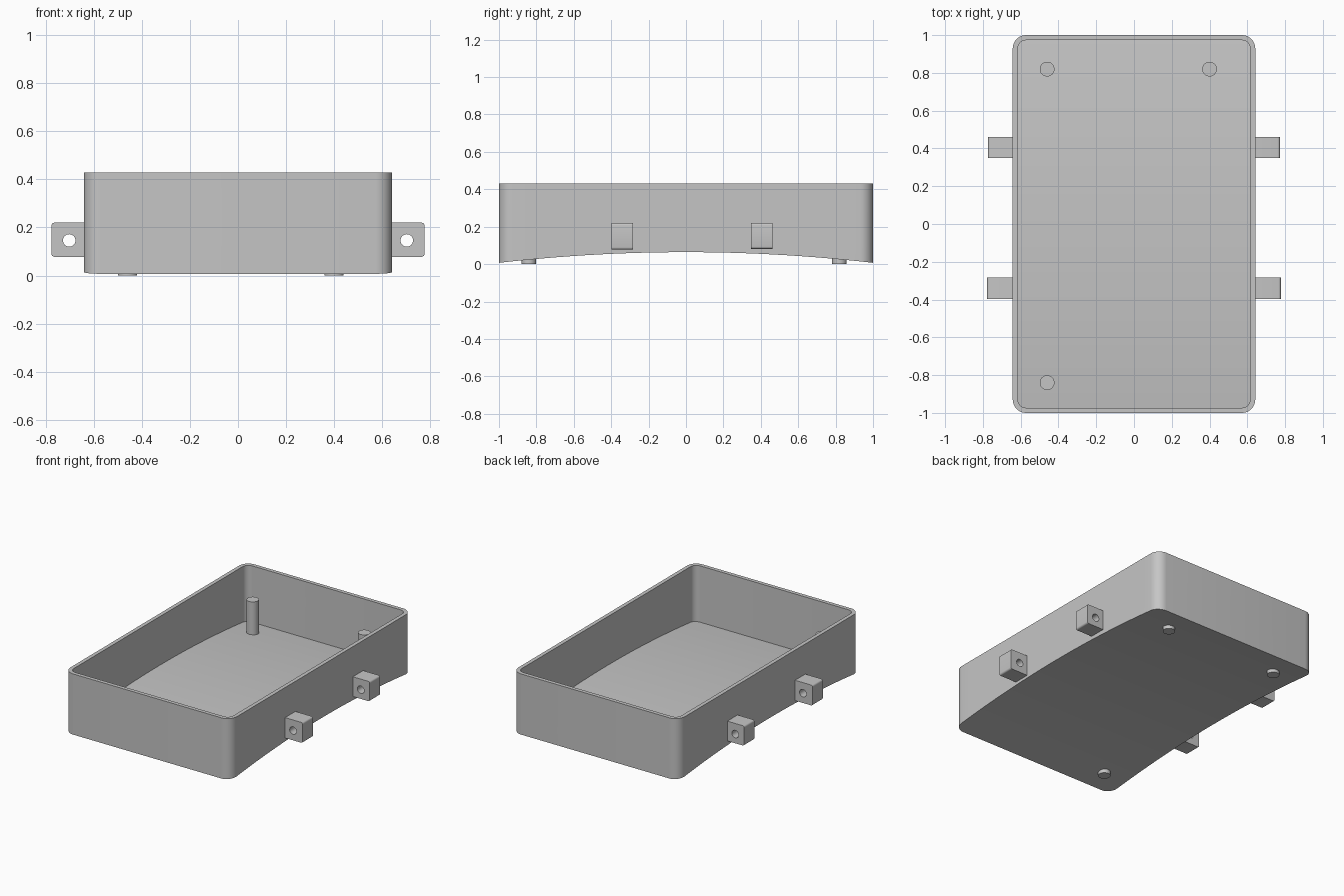
import bpy, bmesh, math
from mathutils import Matrix, Vector

default = bpy.data.objects.get("Cube")
if default:
    bpy.data.objects.remove(default, do_unlink=True)

grey = bpy.data.materials.new("light_grey")
grey.use_nodes = True
colour = (0.56, 0.56, 0.56, 1)
grey.diffuse_color = colour
grey.node_tree.nodes["Principled BSDF"].inputs["Base Color"].default_value = colour

HALF_X, HALF_Y, TOP = 0.642, 1.0, 0.43
RADIUS, WALL, FLOOR = 0.07, 0.027, 0.027


def add_object(name, bm, smooth=True):
    bmesh.ops.recalc_face_normals(bm, faces=bm.faces)
    mesh = bpy.data.meshes.new(name)
    bm.to_mesh(mesh)
    bm.free()
    mesh.materials.append(grey)
    obj = bpy.data.objects.new(name, mesh)
    bpy.context.collection.objects.link(obj)
    bpy.ops.object.select_all(action='DESELECT')
    obj.select_set(True)
    bpy.context.view_layer.objects.active = obj
    if smooth:
        bpy.ops.object.shade_smooth_by_angle(angle=math.radians(30))
    return obj


def arch(y):
    return 0.064 - 0.057 * y * y


def outline_rows(inset, corner_steps=8, side_steps=24):
    """Half width of the rounded rectangle at a series of y stations."""
    hx, hy, r = HALF_X - inset, HALF_Y - inset, RADIUS - inset
    arc = [math.pi / 2 * i / corner_steps for i in range(corner_steps + 1)]
    back = [(hx - r + r * math.cos(a), hy - r + r * math.sin(a)) for a in arc]
    front = [(w, -y) for w, y in reversed(back)]
    start, end = -(hy - r), hy - r
    middle = [(hx, start + (end - start) * i / side_steps) for i in range(1, side_steps)]
    return front + middle + back


# Open tray: outer and inner skins with arched floors, joined by the rim
bm = bmesh.new()


def skin(inset, lift):
    rows = []
    for w, y in outline_rows(inset):
        z = arch(y) + lift
        rows.append([bm.verts.new(p) for p in
                     ((-w, y, TOP), (-w, y, z), (w, y, z), (w, y, TOP))])
    for a, b in zip(rows, rows[1:]):
        for i in range(3):
            bm.faces.new((a[i], a[i + 1], b[i + 1], b[i]))
    for end in (rows[0], rows[-1]):
        bm.faces.new(end)
    return rows


outer, inner = skin(0, 0), skin(WALL, FLOOR)
for i in range(len(outer) - 1):
    for side in (0, 3):
        bm.faces.new((outer[i][side], outer[i + 1][side],
                      inner[i + 1][side], inner[i][side]))
for i in (0, -1):
    bm.faces.new((outer[i][0], outer[i][3], inner[i][3], inner[i][0]))
add_object("tray", bm)


def cylinder(radius, depth, matrix, segments):
    bm = bmesh.new()
    bmesh.ops.create_cone(bm, cap_ends=True, segments=segments, radius1=radius,
                          radius2=radius, depth=depth, matrix=matrix)
    return bm


# Three posts that pass through the floor
POST_TOP = 0.285
for name, x, y in (("back_right_post", -0.46, 0.82),
                   ("back_left_post", 0.40, 0.82),
                   ("front_right_post", -0.46, -0.84)):
    place = Matrix.Translation((x, y, POST_TOP / 2))
    add_object(name, cylinder(0.039, POST_TOP, place, 32))


# Side lugs with softened outer edges and a hole running front to back
def lug(name, side, y, reach, low):
    start, high = HALF_X - 0.012, 0.22
    size = Vector((reach - start, 0.113, high - low))
    centre = Vector((side * (reach + start) / 2, y, (high + low) / 2))
    bm = bmesh.new()
    bmesh.ops.create_cube(bm, size=1, matrix=Matrix.Translation(centre) @
                          Matrix.Diagonal(size).to_4x4())
    edges = [e for e in bm.edges if all(v.co.x * side > reach - 0.01 for v in e.verts)
             and abs(e.verts[0].co.y - e.verts[1].co.y) > 0.05]
    bmesh.ops.bevel(bm, geom=edges, offset=0.012, segments=4, profile=0.5,
                    affect='EDGES')
    body = add_object(name, bm, smooth=False)

    place = (Matrix.Translation((side * 0.703, y, 0.146)) @
             Matrix.Rotation(math.pi / 2, 4, 'X'))
    cutter = add_object("hole_cutter", cylinder(0.026, 0.3, place, 28), smooth=False)
    cutter.hide_render = True
    cut = body.modifiers.new("hole", 'BOOLEAN')
    cut.operation, cut.solver, cut.object = 'DIFFERENCE', 'EXACT', cutter
    cutter.select_set(False)
    body.select_set(True)
    bpy.context.view_layer.objects.active = body
    bpy.ops.object.modifier_apply(modifier=cut.name)
    bpy.data.objects.remove(cutter, do_unlink=True)
    bpy.ops.object.shade_smooth_by_angle(angle=math.radians(30))


for side, label in ((1, "left"), (-1, "right")):
    lug("front_" + label + "_lug", side, -0.341, 0.777, 0.078)
    lug("back_" + label + "_lug", side, 0.405, 0.772, 0.082)
